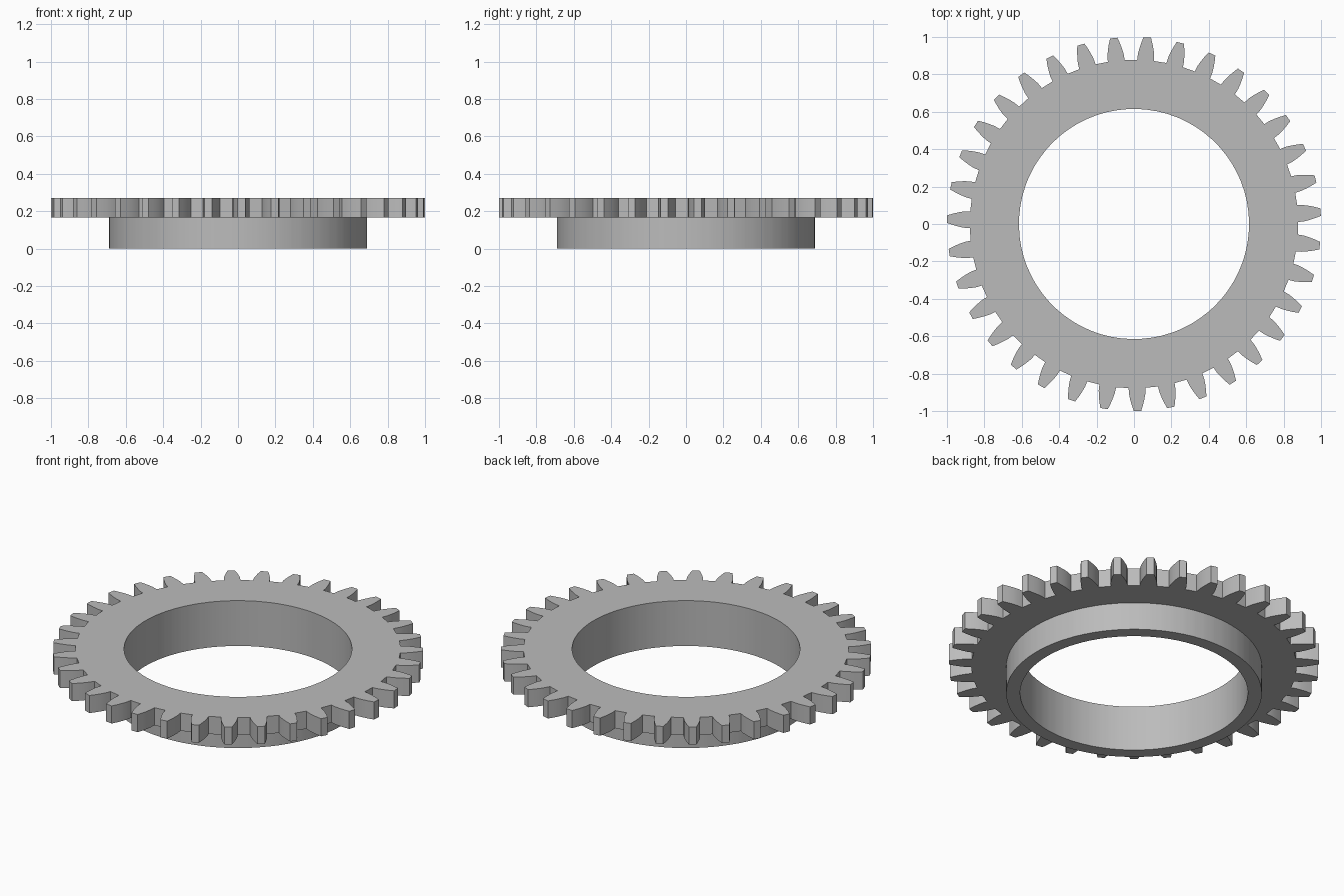
import bpy, bmesh
from math import sin, cos, radians

if "Cube" in bpy.data.objects:
    bpy.data.objects.remove(bpy.data.objects["Cube"], do_unlink=True)

TEETH = 35
PITCH = 360 / TEETH
FIRST = 85.93                      # direction of the first tooth, degrees
BORE, COLLAR = 0.615, 0.69         # radii
Z_COLLAR, Z_TOP = 0.165, 0.27      # underside and top of the toothed rim

# Half of one tooth, root to tip: (angle from tooth centre, radius)
flank = [(2.95, 0.878), (2.75, 0.91), (2.3, 0.94), (1.8, 0.968), (1.15, 1.0)]
tooth = [(-a, r) for a, r in flank] + [(a, r) for a, r in reversed(flank)]
outline = [(radians(FIRST + i * PITCH + a), r)
           for i in range(TEETH) for a, r in tooth]

# Plain grey
grey = bpy.data.materials.new("grey_metal")
grey.use_nodes = True
colour = (0.5, 0.5, 0.5, 1)
grey.diffuse_color = colour
grey.node_tree.nodes["Principled BSDF"].inputs["Base Color"].default_value = colour

# Closed cross-section lofted ring by ring; no radius means the toothed outline
section = [(BORE, 0), (COLLAR, 0), (COLLAR, Z_COLLAR),
           (None, Z_COLLAR), (None, Z_TOP), (BORE, Z_TOP)]
bm = bmesh.new()
rings = [[bm.verts.new(((radius or r) * cos(a), (radius or r) * sin(a), z))
          for a, r in outline] for radius, z in section]
count = len(outline)
for k, ring in enumerate(rings):
    above = rings[(k + 1) % len(rings)]
    for i in range(count):
        j = (i + 1) % count
        bm.faces.new((ring[i], ring[j], above[j], above[i]))
bmesh.ops.recalc_face_normals(bm, faces=bm.faces)

mesh = bpy.data.meshes.new("ring_gear")
bm.to_mesh(mesh)
bm.free()
mesh.materials.append(grey)
gear = bpy.data.objects.new("ring_gear", mesh)
bpy.context.collection.objects.link(gear)

# Smooth bore and collar, crisp edges elsewhere
bpy.ops.object.select_all(action="DESELECT")
gear.select_set(True)
bpy.context.view_layer.objects.active = gear
bpy.ops.object.shade_smooth_by_angle(angle=radians(25))
